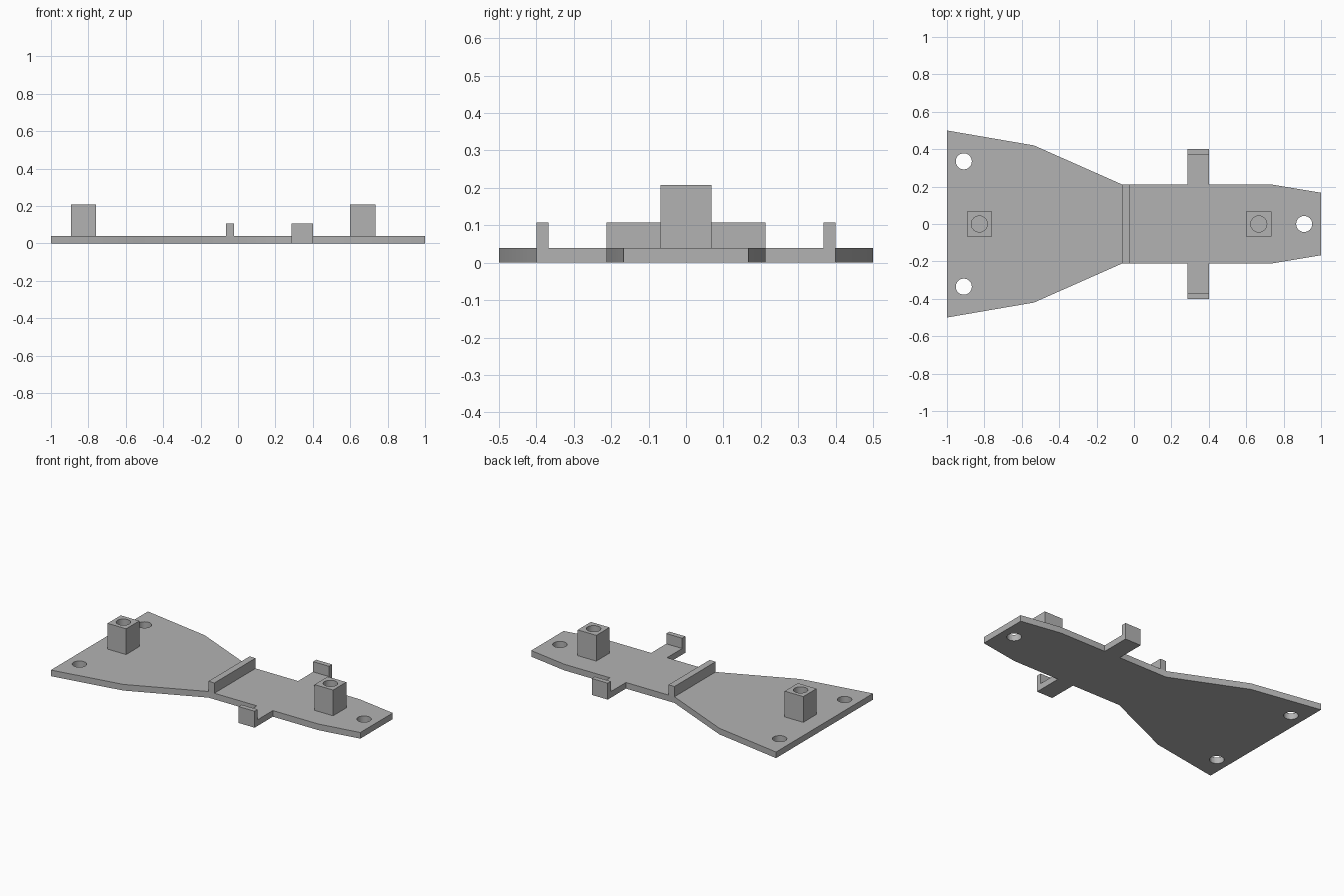
import bpy
import bmesh
import math

cube = bpy.data.objects.get("Cube")
if cube:
    bpy.data.objects.remove(cube, do_unlink=True)

THICK, RIM, POST_TOP = 0.04, 0.107, 0.208
HOLE_R = 0.043

grey = bpy.data.materials.new("light_grey")
grey.use_nodes = True
grey.diffuse_color = (0.45, 0.45, 0.45, 1)
grey.node_tree.nodes["Principled BSDF"].inputs["Base Color"].default_value = grey.diffuse_color


def prism(name, outline, z0, z1):
    """Extrude a flat outline between two heights."""
    bm = bmesh.new()
    face = bm.faces.new([bm.verts.new((x, y, z0)) for x, y in outline])
    top = bmesh.ops.extrude_face_region(bm, geom=[face])["geom"]
    moved = [v for v in top if isinstance(v, bmesh.types.BMVert)]
    bmesh.ops.translate(bm, verts=moved, vec=(0, 0, z1 - z0))
    bmesh.ops.recalc_face_normals(bm, faces=bm.faces)
    mesh = bpy.data.meshes.new(name)
    bm.to_mesh(mesh)
    bm.free()
    mesh.materials.append(grey)
    obj = bpy.data.objects.new(name, mesh)
    bpy.context.collection.objects.link(obj)
    return obj


def block(name, x0, x1, y0, y1, z0, z1):
    return prism(name, [(x0, y0), (x1, y0), (x1, y1), (x0, y1)], z0, z1)


def drill(obj, x, y, z0, z1):
    """Cut a round vertical hole."""
    ring = [2 * math.pi * i / 32 for i in range(32)]
    cutter = prism("hole_cutter", [(x + HOLE_R * math.cos(a), y + HOLE_R * math.sin(a))
                                   for a in ring], z0, z1)
    cutter.hide_render = True
    mod = obj.modifiers.new("hole", 'BOOLEAN')
    mod.operation = 'DIFFERENCE'
    mod.solver = 'EXACT'
    mod.object = cutter
    bpy.ops.object.select_all(action='DESELECT')
    obj.select_set(True)
    bpy.context.view_layer.objects.active = obj
    bpy.ops.object.modifier_apply(modifier=mod.name)
    bpy.data.objects.remove(cutter, do_unlink=True)
    bpy.ops.object.shade_smooth_by_angle(angle=math.radians(30))


# Base plate: flared tail, straight waist with side tabs, tapered nose
half = [(-1, 0.5), (-0.535, 0.42), (-0.065, 0.212), (0.285, 0.212), (0.285, 0.4),
        (0.4, 0.4), (0.4, 0.212), (0.73, 0.212), (1, 0.167)]
plate = prism("base_plate", half + [(x, -y) for x, y in reversed(half)], 0, THICK)
for hx, hy in ((-0.91, 0.335), (-0.91, -0.335), (0.91, 0)):
    drill(plate, hx, hy, -0.1, 0.1)

# Cross wall over the waist
block("cross_wall", -0.065, -0.022, -0.212, 0.212, THICK, RIM)

# Upturned tab ends
block("left_tab_lip", 0.285, 0.4, 0.368, 0.4, THICK, RIM)
block("right_tab_lip", 0.285, 0.4, -0.4, -0.368, THICK, RIM)

# Square posts with blind screw holes
for name, cx in (("tail_post", -0.827), ("nose_post", 0.667)):
    post = block(name, cx - 0.067, cx + 0.067, -0.068, 0.068, THICK, POST_TOP)
    drill(post, cx, 0, THICK + 0.001, POST_TOP + 0.1)
